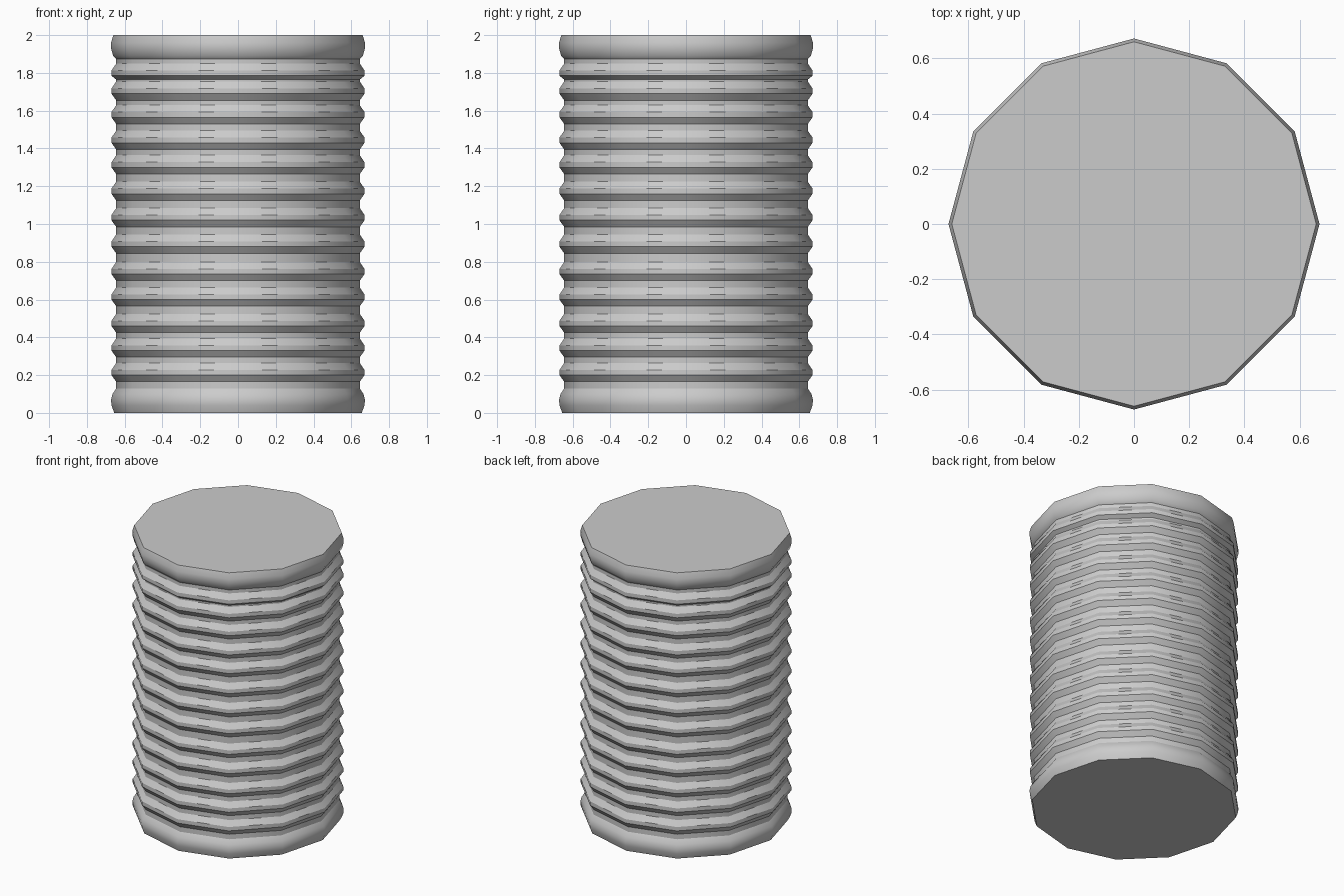
import bpy, bmesh, math

if "Cube" in bpy.data.objects:
    bpy.data.objects.remove(bpy.data.objects["Cube"])

SIDES = 12
GROOVE, PEAK = 0.645, 0.67

# Lower edge of each rib's flat crest, bottom to top
ribs = [0.20, 0.33, 0.46, 0.60, 0.735, 0.88, 1.02, 1.16, 1.30, 1.43, 1.565, 1.69, 1.785]

# Profile: base lip, ribs, top lip
profile = [(0.655, 0), (0.67, 0.04), (0.672, 0.07), (0.664, 0.10), (GROOVE, 0.13)]
for z in ribs:
    drop = 0.02 if z > 1.75 else 0.035
    profile += [(GROOVE, z - drop), (PEAK, z), (PEAK, z + 0.027), (GROOVE, z + 0.064)]
profile += [(GROOVE, 1.873), (0.661, 1.89), (0.672, 1.93), (0.672, 1.96), (0.66, 2.0)]


def lathe(name, points):
    bm = bmesh.new()
    rings = []
    for r, z in points:
        rings.append([bm.verts.new((r * math.cos(2 * math.pi * i / SIDES),
                                    r * math.sin(2 * math.pi * i / SIDES), z))
                      for i in range(SIDES)])
    for a, b in zip(rings, rings[1:]):
        for i in range(SIDES):
            j = (i + 1) % SIDES
            bm.faces.new((a[i], a[j], b[j], b[i]))
    bm.faces.new(list(reversed(rings[0])))
    bm.faces.new(rings[-1])
    mesh = bpy.data.meshes.new(name)
    bm.to_mesh(mesh)
    bm.free()
    obj = bpy.data.objects.new(name, mesh)
    bpy.context.collection.objects.link(obj)
    return obj


# Ribbed twelve-sided barrel, smooth around, crisp at the ribs
barrel = lathe("ribbed_barrel", profile)
bpy.context.view_layer.objects.active = barrel
barrel.select_set(True)
bpy.ops.object.shade_smooth_by_angle(angle=math.radians(31))
